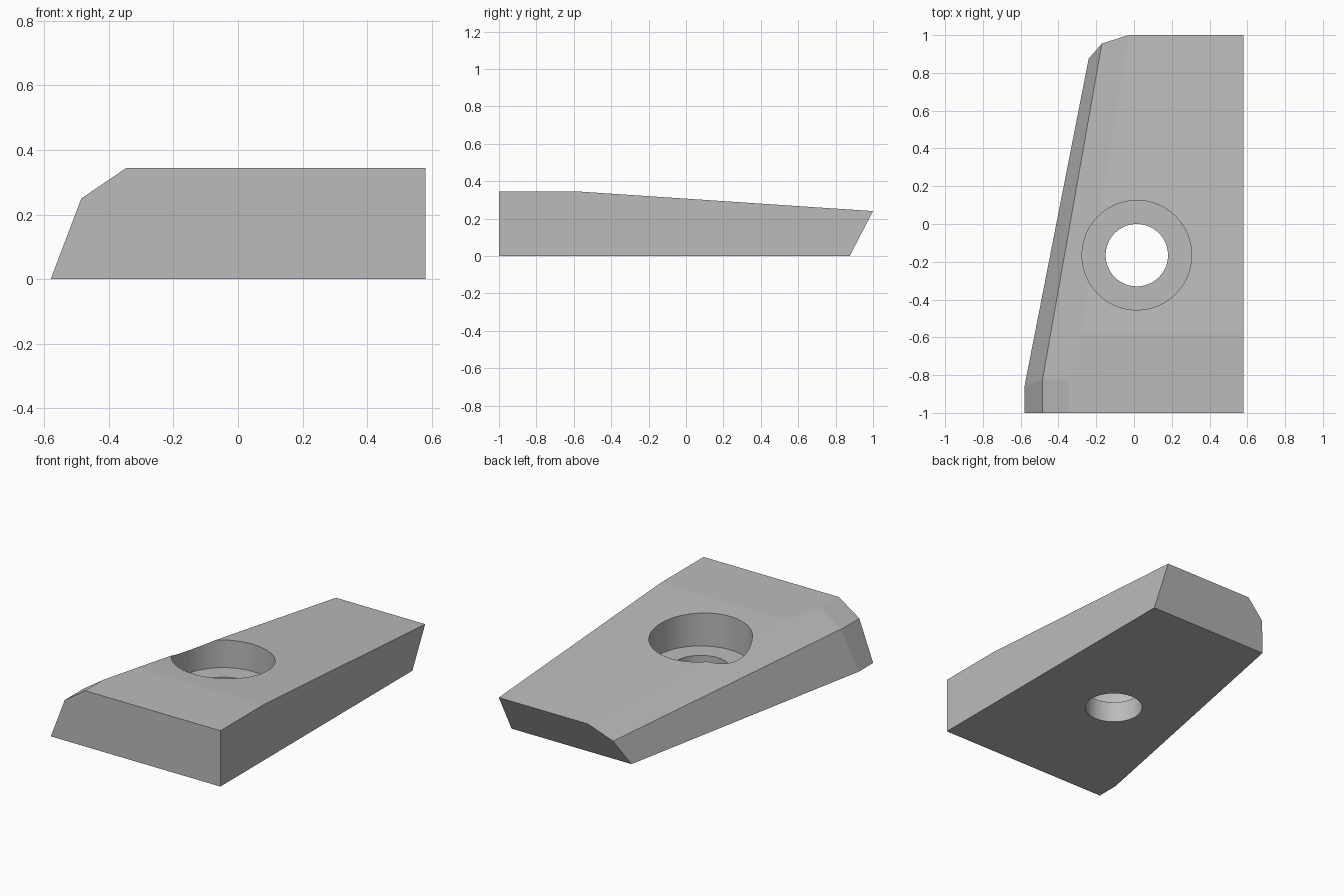
import bpy, bmesh, math
from mathutils import Vector

cube = bpy.data.objects.get("Cube")
if cube:
    bpy.data.objects.remove(cube, do_unlink=True)

grey = bpy.data.materials.new("plain grey")
grey.use_nodes = True
COLOUR = (0.5, 0.5, 0.5, 1)
grey.diffuse_color = COLOUR
grey.node_tree.nodes["Principled BSDF"].inputs["Base Color"].default_value = COLOUR


def slice_off(bm, a, b, c):
    """Cut away everything beyond the plane through three points and cap it."""
    a, b, c = Vector(a), Vector(b), Vector(c)
    normal = (b - a).cross(c - a).normalized()
    if normal.dot(Vector((0.1, -0.1, 0.1)) - a) > 0:
        normal = -normal
    geom = bm.verts[:] + bm.edges[:] + bm.faces[:]
    bmesh.ops.bisect_plane(bm, geom=geom, plane_co=a, plane_no=normal,
                           clear_outer=True, dist=1e-5)
    rim = [e for e in bm.edges if e.is_boundary]
    bmesh.ops.contextual_create(bm, geom=rim)


# Block from which the plate is shaped
W, H = 0.58, 0.345
bm = bmesh.new()
bmesh.ops.create_cube(bm, size=1)
for v in bm.verts:
    v.co = (v.co.x * 2 * W, v.co.y * 2, (v.co.z + 0.5) * H)

# Key corners along the bevelled side
low_front, low_back = (-W, -0.86, 0), (-0.24, 0.875, 0)
mid_front, mid_back = (-0.48, -0.80, 0.25), (-0.17, 0.955, 0.154)
top_back = (-0.03, 1, 0.24)

slice_off(bm, (-W, -1, 0), (-W, 0, 0), (-0.485, 0, 0.25))             # front side face
slice_off(bm, (-0.485, -1, 0.25), (-0.485, 0, 0.25), (-0.345, 0, H))  # front bevel
slice_off(bm, (0, -0.58, H), (1, -0.58, H), (0, 1, 0.24))             # sloping top
slice_off(bm, (0, 0.875, 0), (1, 0.875, 0), (0, 1, 0.24))             # undercut back
slice_off(bm, low_front, low_back, mid_back)                          # tapered side
slice_off(bm, mid_front, mid_back, top_back)                          # tapered bevel

bmesh.ops.recalc_face_normals(bm, faces=bm.faces[:])
mesh = bpy.data.meshes.new("plate")
bm.to_mesh(mesh)
bm.free()
plate = bpy.data.objects.new("plate", mesh)
bpy.context.collection.objects.link(plate)
mesh.materials.append(grey)

# Counterbored screw hole
for name, radius, floor in (("counterbore", 0.29, 0.13), ("through_hole", 0.165, -0.2)):
    bpy.ops.mesh.primitive_cylinder_add(vertices=96, radius=radius, depth=1,
                                        location=(0.015, -0.165, floor + 0.5))
    cutter = bpy.context.object
    cutter.name = name + "_cutter"
    cutter.hide_render = True
    cutter.data.materials.append(grey)
    bpy.context.view_layer.objects.active = plate
    mod = plate.modifiers.new(name, "BOOLEAN")
    mod.operation = "DIFFERENCE"
    mod.solver = "EXACT"
    mod.object = cutter
    bpy.ops.object.modifier_apply(modifier=mod.name)
    bpy.data.objects.remove(cutter, do_unlink=True)

# Smooth hole walls, crisp bevels
bpy.ops.object.select_all(action="DESELECT")
plate.select_set(True)
bpy.context.view_layer.objects.active = plate
bpy.ops.object.shade_smooth_by_angle(angle=math.radians(8))
for poly in plate.data.polygons:
    if len(poly.vertices) > 4:
        poly.use_smooth = False
